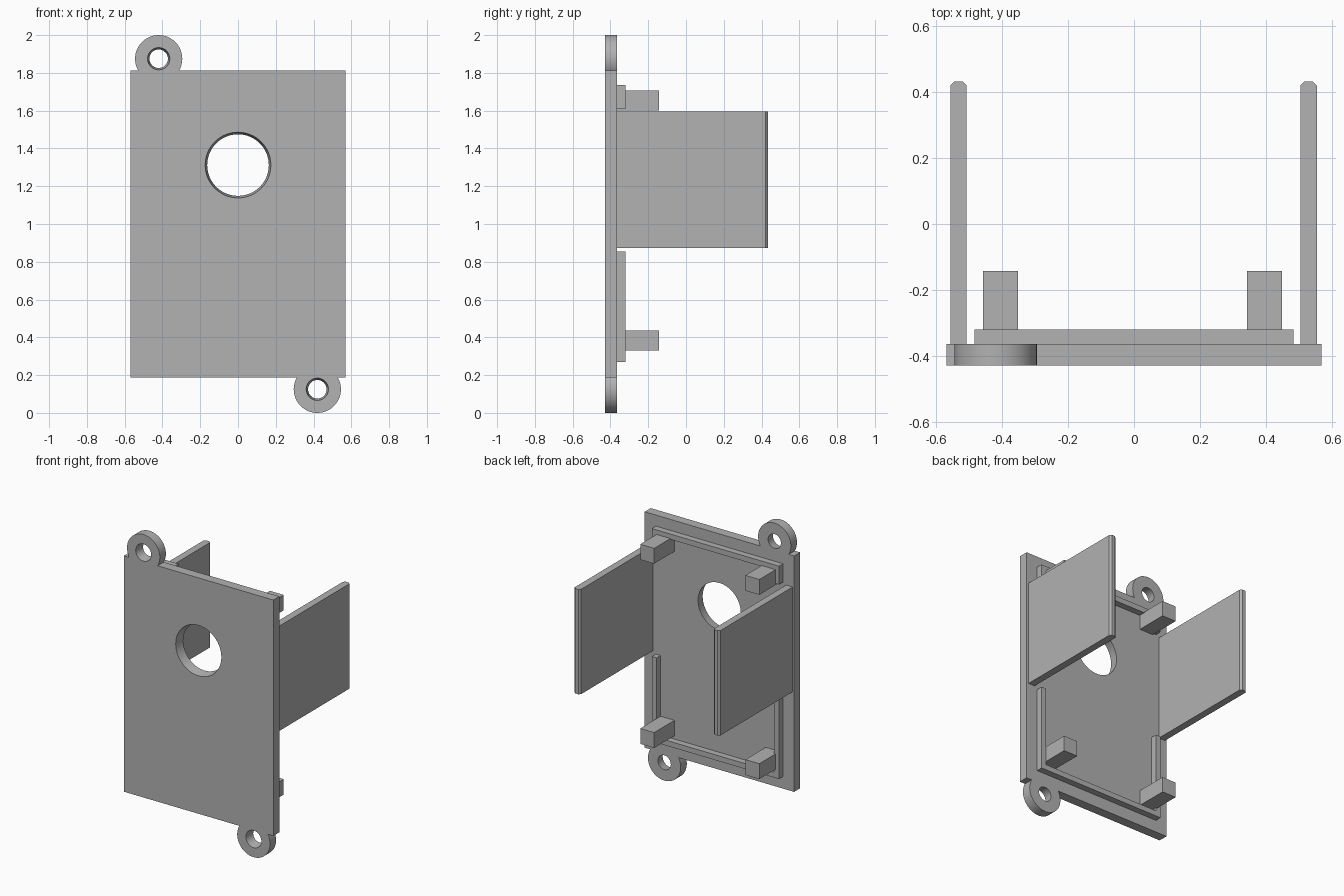
import bpy, bmesh, math
from mathutils import Vector

cube = bpy.data.objects.get("Cube")
if cube:
    bpy.data.objects.remove(cube, do_unlink=True)

grey = bpy.data.materials.new("plain grey")
grey.use_nodes = True
COLOUR = (0.445, 0.445, 0.445, 1)
grey.diffuse_color = COLOUR
grey.node_tree.nodes["Principled BSDF"].inputs["Base Color"].default_value = COLOUR

FRONT, BACK = -0.43, -0.364      # plate faces in y
RIB_BACK, POST_BACK = -0.32, -0.143
SINK = -0.38                     # parts start slightly inside the plate


def finish(name, bm):
    bmesh.ops.recalc_face_normals(bm, faces=bm.faces)
    mesh = bpy.data.meshes.new(name)
    bm.to_mesh(mesh)
    bm.free()
    obj = bpy.data.objects.new(name, mesh)
    bpy.context.collection.objects.link(obj)
    mesh.materials.append(grey)
    return obj


def prism(name, points, offset):
    """Extrude a closed outline of 3D points along an offset."""
    bm = bmesh.new()
    face = bm.faces.new([bm.verts.new(p) for p in points])
    new = bmesh.ops.extrude_face_region(bm, geom=[face])["geom"]
    verts = [v for v in new if isinstance(v, bmesh.types.BMVert)]
    bmesh.ops.translate(bm, verts=verts, vec=offset)
    return finish(name, bm)


def plate_prism(name, outline, y0, y1):
    return prism(name, [(x, y0, z) for x, z in outline], (0, y1 - y0, 0))


# Plate with a round lug on the top edge and its half-turn twin below
HALF_W, TOP, LUG_X, LUG_Z, LUG_R = 0.57, 1.813, -0.42, 1.875, 0.125
dip = math.asin((LUG_Z - TOP) / LUG_R)
half = [(HALF_W, TOP)]
STEPS = 56
for i in range(STEPS + 1):
    a = -dip + (math.pi + 2 * dip) * i / STEPS
    half.append((LUG_X + LUG_R * math.cos(a), LUG_Z + LUG_R * math.sin(a)))
half.append((-HALF_W, TOP))
plate = plate_prism("mounting_plate", half + [(-x, 2 - z) for x, z in half], FRONT, BACK)

# Slightly tapered holes, wider at the front
holes = [("centre", 0, 1.312, 0.174, 0.163),
         ("upper_lug", LUG_X, LUG_Z, 0.059, 0.049),
         ("lower_lug", -LUG_X, 2 - LUG_Z, 0.059, 0.049)]
for name, x, z, r_front, r_back in holes:
    slope = (r_front - r_back) / (BACK - FRONT)
    extra = 0.02
    bm = bmesh.new()
    rings = []
    for y in (FRONT - extra, BACK + extra):
        r = r_front - slope * (y - FRONT)
        ring = []
        for i in range(64):
            a = math.tau * i / 64
            ring.append(bm.verts.new((x + r * math.cos(a), y, z + r * math.sin(a))))
        bm.faces.new(ring)
        rings.append(ring)
    bmesh.ops.bridge_loops(bm, edges=[e for e in bm.edges])
    cutter = finish(name + "_hole_cutter", bm)
    cutter.hide_render = True
    cutter.hide_viewport = True
    cut = plate.modifiers.new(name + " hole", "BOOLEAN")
    cut.operation, cut.solver, cut.object = "DIFFERENCE", "EXACT", cutter

# Bake the cuts so that the cutters can go
bpy.context.view_layer.update()
graph = bpy.context.evaluated_depsgraph_get()
baked = bpy.data.meshes.new_from_object(plate.evaluated_get(graph))
plate.modifiers.clear()
plate.data = baked
for obj in [o for o in bpy.data.objects if o.name.endswith("_hole_cutter")]:
    bpy.data.objects.remove(obj, do_unlink=True)

bpy.ops.object.select_all(action="DESELECT")
plate.select_set(True)
bpy.context.view_layer.objects.active = plate
bpy.ops.object.shade_smooth_by_angle(angle=math.radians(30))


# U-shaped locating ribs on the back
def rib(name, z_bar, z_end, width=0.485, t=0.037):
    inner = z_bar + math.copysign(t, z_end - z_bar)
    side = [(width, z_bar), (width, z_end), (width - t, z_end), (width - t, inner)]
    plate_prism(name, side + [(-x, z) for x, z in reversed(side)], SINK, RIB_BACK)


rib("lower_rib", 0.27, 0.855)
rib("upper_rib", 1.737, 1.61)

# Four square posts
for level, z in (("lower", 0.33), ("upper", 1.6)):
    for side, x in (("right", -0.459), ("left", 0.343)):
        s = 0.106
        plate_prism(f"{level}_{side}_post",
                    [(x, z), (x + s, z), (x + s, z + s), (x, z + s)], SINK, POST_BACK)

# Side wings with chamfered rear edges
for side, x in (("right", -0.533), ("left", 0.53)):
    w, tip, c = 0.025, 0.433, 0.013
    outline = [(-w, SINK), (w, SINK), (w, tip - c), (w - c, tip), (c - w, tip), (-w, tip - c)]
    prism(side + "_wing", [(x + dx, y, 0.873) for dx, y in outline], Vector((0, 0, 0.723)))
